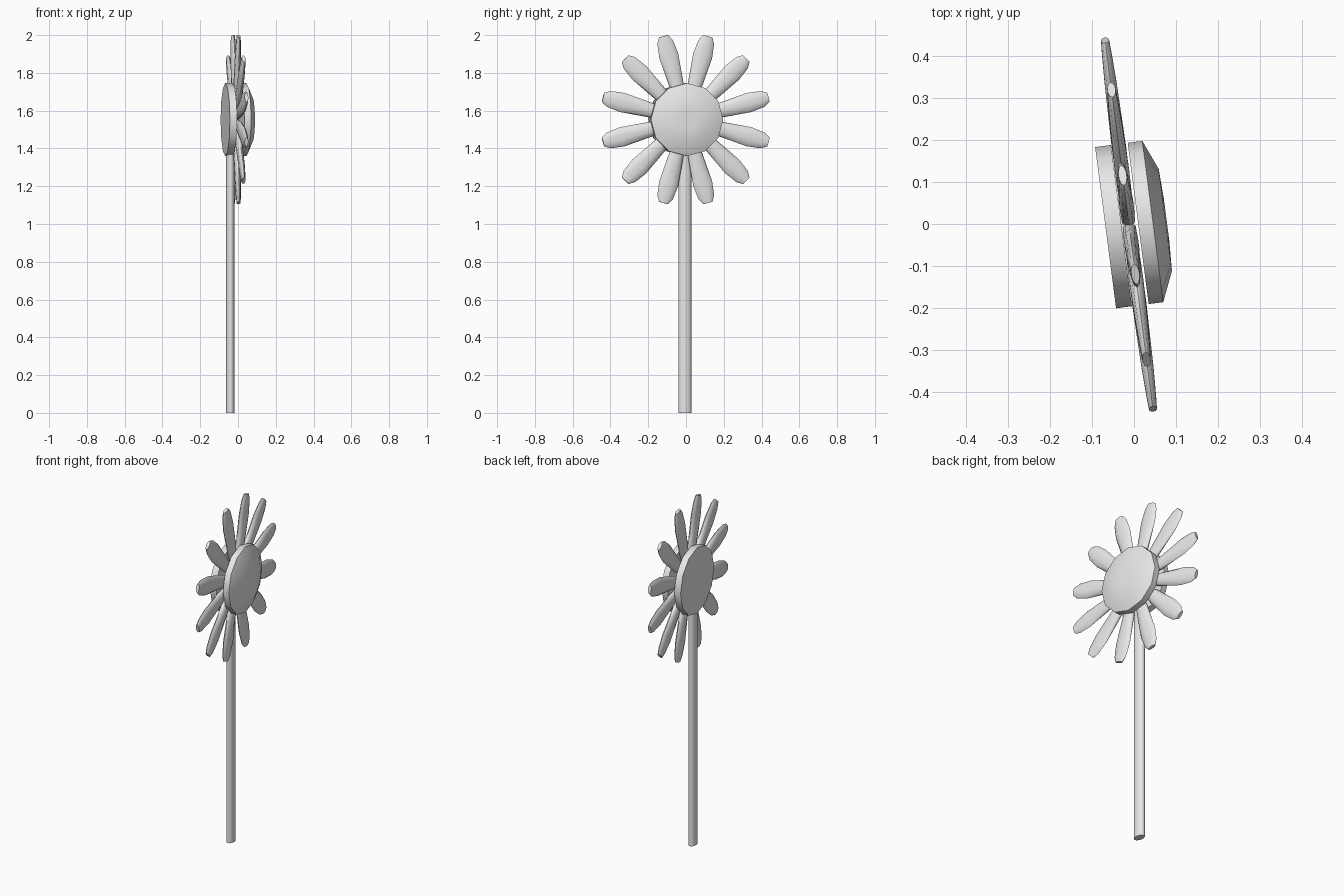
import bpy, bmesh
from math import sin, cos, pi, radians
from mathutils import Matrix, Vector

cube = bpy.data.objects.get("Cube")
if cube:
    bpy.data.objects.remove(cube, do_unlink=True)

# Single plain colour
grey = bpy.data.materials.new("light_grey")
grey.use_nodes = True
grey.diffuse_color = (0.8, 0.8, 0.8, 1)
grey.node_tree.nodes["Principled BSDF"].inputs["Base Color"].default_value = (0.8, 0.8, 0.8, 1)

TURN = Matrix.Rotation(radians(7.4), 4, 'Z')
HEAD = Vector((0, 0, 1.5525))


def frame(across, depth, along, origin):
    """Matrix whose local x, y, z are the given directions, turned with the flower."""
    m = Matrix((across, depth, along)).transposed().to_4x4()
    return TURN @ Matrix.Translation(origin) @ m


def loft(name, stations, sides, matrix, phase=0.0):
    """Skin elliptical rings given as (distance, half width, half depth)."""
    bm = bmesh.new()
    rings = []
    for d, a, b in stations:
        ring = []
        for i in range(sides):
            t = 2 * pi * i / sides + phase
            ring.append(bm.verts.new(matrix @ Vector((a * cos(t), b * sin(t), d))))
        rings.append(ring)
    for lo, hi in zip(rings, rings[1:]):
        for i in range(sides):
            j = (i + 1) % sides
            bm.faces.new((lo[i], lo[j], hi[j], hi[i]))
    bm.faces.new(rings[0][::-1])
    bm.faces.new(rings[-1])
    bmesh.ops.recalc_face_normals(bm, faces=bm.faces)
    mesh = bpy.data.meshes.new(name)
    bm.to_mesh(mesh)
    bm.free()
    mesh.materials.append(grey)
    obj = bpy.data.objects.new(name, mesh)
    bpy.context.collection.objects.link(obj)
    bpy.ops.object.select_all(action='DESELECT')
    obj.select_set(True)
    bpy.context.view_layer.objects.active = obj
    bpy.ops.object.shade_smooth_by_angle(angle=radians(50))
    return obj


X, Y, Z = Vector((1, 0, 0)), Vector((0, 1, 0)), Vector((0, 0, 1))

# Flat oval stem
loft("stem", [(0, 0.022, 0.034), (1.42, 0.022, 0.034)], 16,
     frame(X, Y, Z, Vector((-0.042, 0, 0))))

# Flower centre: a flat disc behind the petals and a bevelled one in front
face = frame(Y, Z, X, HEAD)
R = 0.193
loft("back_disc", [(-0.068, R, R), (-0.030, R, R)], 12, face)
loft("front_disc", [(0.010, R, R), (0.045, R, R), (0.075, 0.122, 0.122),
                    (0.078, 0.05, 0.05)], 12, face)

# Ring of twelve petals, thick at the root and blunt at the tip
petal = [(0.03, 0.010, 0.016), (0.19, 0.039, 0.018), (0.35, 0.052, 0.015),
         (0.425, 0.043, 0.012), (0.457, 0.025, 0.010)]
for k in range(12):
    a = radians(15 + 30 * k)
    along = Vector((0, cos(a), sin(a)))
    across = Vector((0, -sin(a), cos(a)))
    loft(f"petal_{k + 1}", petal, 10, frame(across, X, along, HEAD - 0.012 * X))
